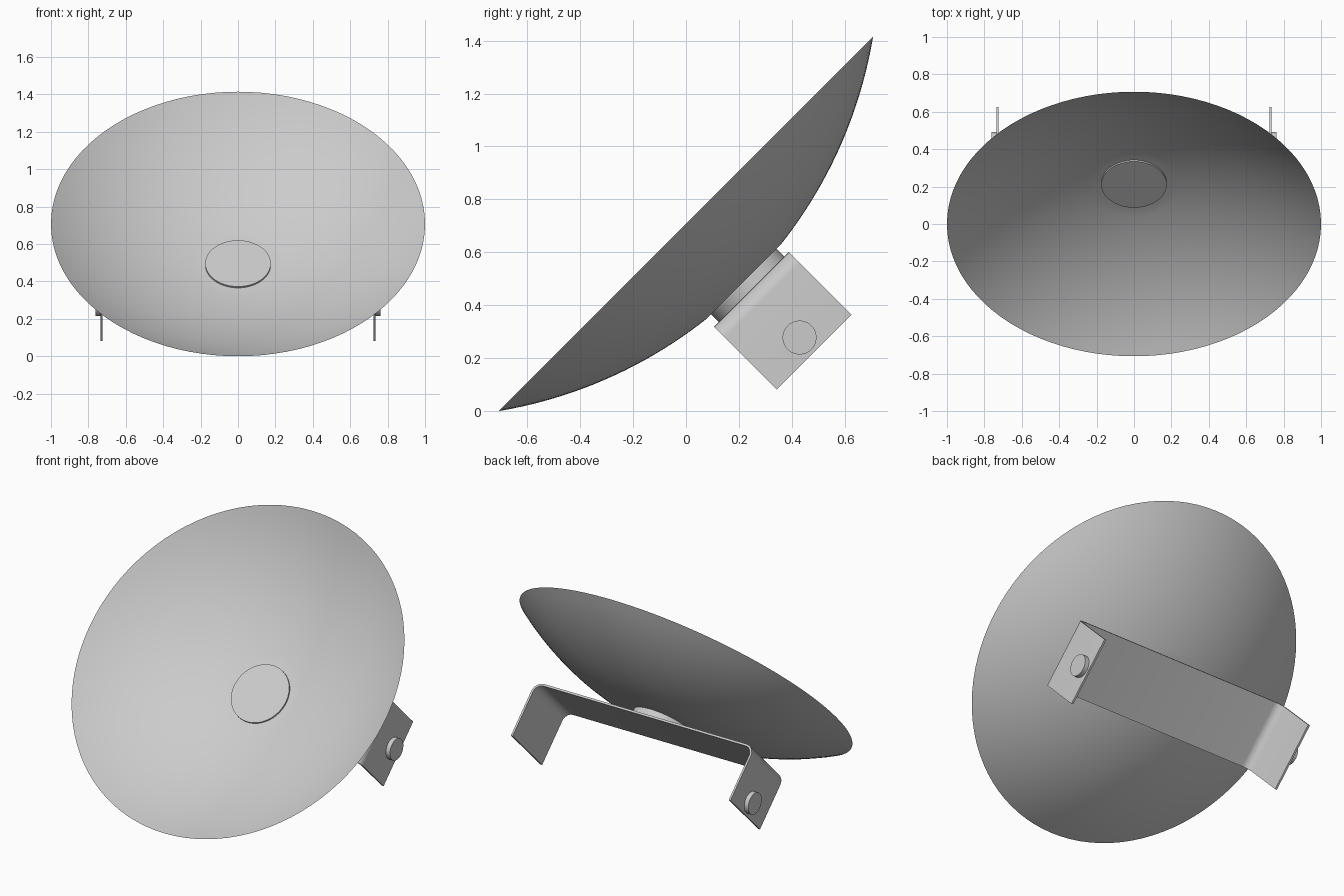
import bpy, bmesh, math
from mathutils import Matrix, Vector

cube = bpy.data.objects.get("Cube")
if cube:
    bpy.data.objects.remove(cube, do_unlink=True)

# One plain grey for the whole model
grey = bpy.data.materials.new("light grey")
grey.use_nodes = True
colour = (0.6, 0.6, 0.6, 1)
grey.diffuse_color = colour
grey.node_tree.nodes["Principled BSDF"].inputs["Base Color"].default_value = colour

# Everything is built along the dish axis, then tipped back 45 degrees
TILT = Matrix.Translation((0, 0, math.sqrt(0.5))) @ Matrix.Rotation(math.radians(45), 4, 'X')


def finish(name, bm, angle=30):
    mesh = bpy.data.meshes.new(name)
    bm.to_mesh(mesh)
    bm.free()
    obj = bpy.data.objects.new(name, mesh)
    bpy.context.collection.objects.link(obj)
    obj.matrix_world = TILT
    mesh.materials.append(grey)
    bpy.ops.object.select_all(action='DESELECT')
    obj.select_set(True)
    bpy.context.view_layer.objects.active = obj
    bpy.ops.object.shade_smooth_by_angle(angle=math.radians(angle))
    return obj


def cylinder(name, radius, depth, matrix):
    bm = bmesh.new()
    bmesh.ops.create_cone(bm, cap_ends=True, segments=48, radius1=radius,
                          radius2=radius, depth=depth, matrix=matrix)
    return finish(name, bm)


# Dish: thin spherical bowl with a flattened centre
DEPTH, FLAT, STEPS = 0.32, 0.2, 20
sphere = (1 + DEPTH ** 2) / (2 * DEPTH)
bm = bmesh.new()
radii = [0] + [FLAT + (1 - FLAT) * i / STEPS for i in range(STEPS + 1)]
height = lambda r: sphere - DEPTH - math.sqrt(sphere ** 2 - r ** 2)
verts = [bm.verts.new((r, 0, height(max(r, FLAT)))) for r in radii]
edges = [bm.edges.new(pair) for pair in zip(verts, verts[1:])]
bmesh.ops.spin(bm, geom=verts + edges, cent=(0, 0, 0), axis=(0, 0, 1),
               angle=math.tau, steps=96, use_duplicate=False)
bmesh.ops.remove_doubles(bm, verts=bm.verts, dist=0.0005)
bmesh.ops.recalc_face_normals(bm, faces=bm.faces)
if sum(f.normal.z for f in bm.faces) < 0:
    bmesh.ops.reverse_faces(bm, faces=bm.faces)
finish("dish", bm)

# Neck joining the dish to the bracket
cylinder("neck", 0.175, 0.06, Matrix.Translation((0, 0, -0.328)))

# Bracket: bent strip with rounded corners, swept across its width
HALF, TOP, END, BEND, THICK, WIDE = 0.736, -0.35, -0.685, 0.06, 0.012, 0.2


def strip_side(inset):
    right = [(HALF - inset, END)]
    for i in range(9):
        a = math.radians(90) * i / 8
        r = BEND - inset
        right.append((HALF - BEND + r * math.cos(a), TOP - BEND + r * math.sin(a)))
    return right + [(-x, z) for x, z in reversed(right)]


bm = bmesh.new()
outer, inner = strip_side(0), strip_side(THICK)
rows = [[bm.verts.new((x, y, z)) for x, z in side]
        for side, y in ((outer, -WIDE), (outer, WIDE), (inner, WIDE), (inner, -WIDE))]
for k in range(4):
    a, b = rows[k], rows[(k + 1) % 4]
    for i in range(len(a) - 1):
        bm.faces.new((a[i], a[i + 1], b[i + 1], b[i]))
for i in (0, -1):
    bm.faces.new([row[i] for row in rows])
bmesh.ops.recalc_face_normals(bm, faces=bm.faces)
finish("bracket", bm)

# Pivot bolts on the outside of both bracket arms
for name, side in (("left_bolt", 1), ("right_bolt", -1)):
    place = Matrix.Translation((side * (HALF + 0.011), 0, -0.607)) @ Matrix.Rotation(math.radians(90), 4, 'Y')
    cylinder(name, 0.064, 0.032, place)
